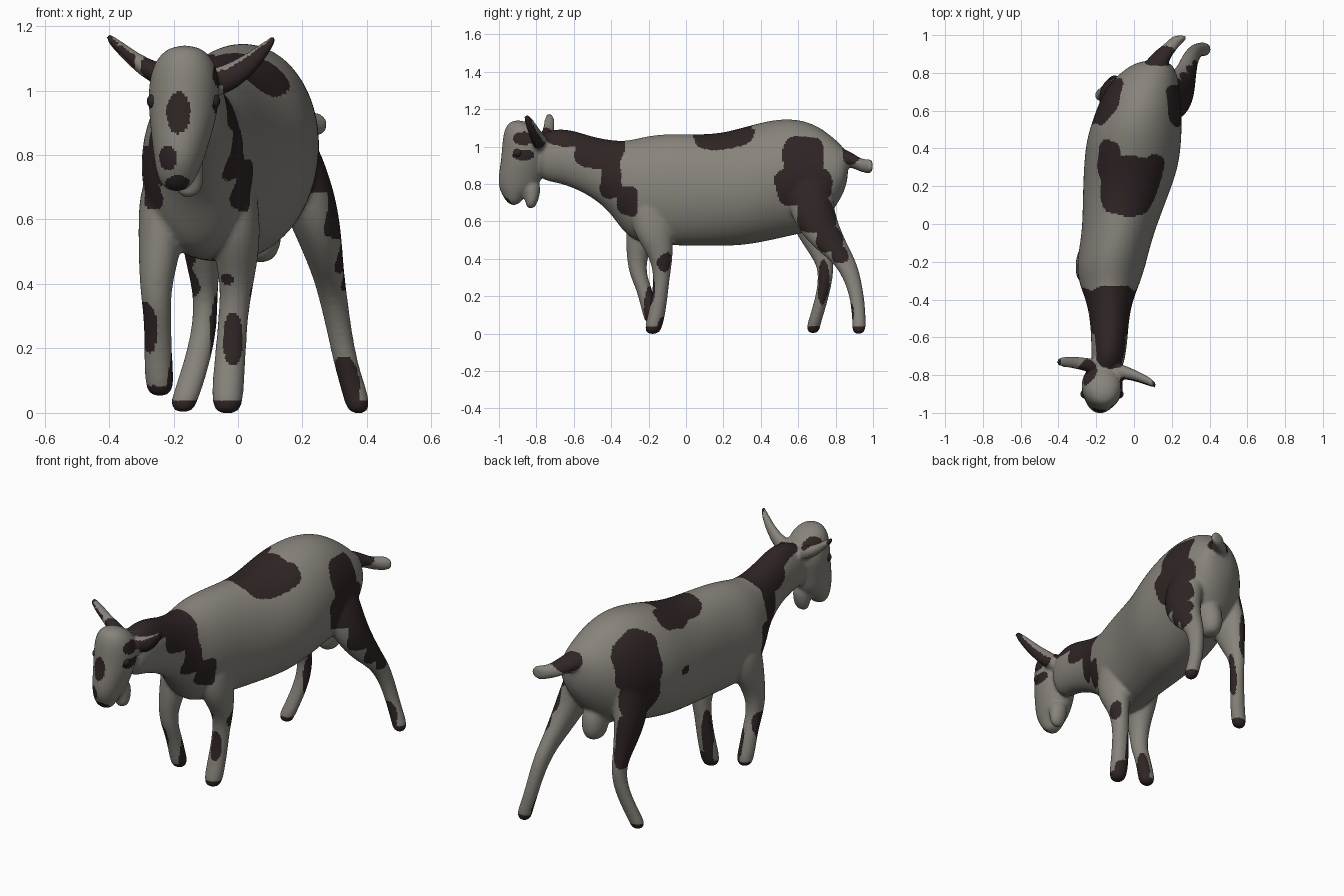
import bpy, bmesh, math
from mathutils import Vector, noise


def material(name, rgb):
    m = bpy.data.materials.new(name)
    m.diffuse_color = (*rgb, 1)
    return m


COAT = material("grey coat", (0.245, 0.23, 0.2))
BROWN = material("dark brown patches", (0.029, 0.018, 0.018))
SIDES = 24
bm = bmesh.new()


def loft(axis, sections):
    """Closed tube of oval rings; each section is (t, u, v, radius_u, radius_v)."""
    rings = []
    for t, u, v, ru, rv in sections:
        ring = []
        for i in range(SIDES):
            a = 2 * math.pi * i / SIDES
            p, q = u + ru * math.cos(a), v + rv * math.sin(a)
            co = {"x": (t, p, q), "y": (p, t, q), "z": (p, q, t)}[axis]
            ring.append(bm.verts.new(co))
        rings.append(ring)
    for a, b in zip(rings, rings[1:]):
        for i in range(SIDES):
            j = (i + 1) % SIDES
            bm.faces.new((a[i], a[j], b[j], b[i]))
    bm.faces.new(rings[0])
    bm.faces.new(rings[-1][::-1])


# torso and neck: y, x, z, half width, half height
loft("y", [
    (-.80, -.15, .94, .08, .12), (-.70, -.135, .955, .092, .145),
    (-.60, -.13, .933, .097, .155), (-.50, -.13, .89, .105, .163),
    (-.40, -.13, .84, .125, .195), (-.31, -.13, .765, .165, .265),
    (-.20, -.12, .77, .187, .293), (-.05, -.085, .77, .19, .303),
    (.15, -.045, .765, .228, .299), (.30, -.015, .785, .253, .318),
    (.45, .0, .82, .255, .325), (.58, .022, .84, .232, .314),
    (.70, .04, .835, .205, .285), (.80, .075, .855, .155, .185),
    (.87, .11, .885, .08, .085)])
# tail
loft("y", [(.78, .09, .95, .07, .06), (.88, .13, .935, .062, .042),
           (.93, .18, .9, .05, .036), (.97, .225, .893, .044, .038),
           (1.0, .25, .897, .044, .042)])
# head: z, x, y, half width, half depth
loft("z", [
    (1.142, -.165, -.9, .045, .04), (1.09, -.165, -.875, .1, .1),
    (1.0, -.168, -.852, .113, .133), (.92, -.17, -.868, .106, .122),
    (.84, -.178, -.885, .09, .12), (.78, -.183, -.897, .077, .106),
    (.735, -.19, -.922, .062, .058), (.685, -.19, -.92, .038, .027)])
# beard
loft("z", [(.82, -.16, -.83, .055, .055), (.74, -.155, -.822, .05, .043),
           (.69, -.152, -.828, .042, .03), (.668, -.155, -.83, .022, .016)])
# ears: x, y, z, half depth, half height
loft("x", [(-.17, -.76, 1.02, .045, .045), (-.283, -.738, 1.063, .034, .036),
           (-.335, -.732, 1.105, .031, .031), (-.38, -.73, 1.143, .028, .023),
           (-.41, -.73, 1.17, .02, .014)])
loft("x", [(-.13, -.77, 1.01, .045, .045), (-.05, -.785, 1.03, .038, .047),
           (.0, -.8, 1.053, .031, .047), (.06, -.825, 1.1, .027, .039),
           (.095, -.842, 1.138, .023, .025), (.12, -.857, 1.168, .015, .013)])
# front legs: z, x, y, half width, half depth
loft("z", [(.78, -.02, -.17, .07, .11), (.6, -.01, -.18, .08, .12),
           (.5, -.005, -.165, .072, .095), (.4, -.003, -.13, .051, .06),
           (.3, -.015, -.13, .046, .043), (.2, -.022, -.14, .048, .043),
           (.1, -.03, -.158, .05, .047), (.03, -.033, -.175, .049, .047),
           (-.004, -.033, -.18, .032, .032)])
loft("z", [(.75, -.23, -.19, .07, .11), (.6, -.238, -.21, .073, .11),
           (.48, -.245, -.25, .063, .072), (.4, -.255, -.262, .051, .054),
           (.32, -.252, -.258, .044, .046), (.24, -.248, -.225, .043, .043),
           (.15, -.247, -.2, .044, .043), (.09, -.243, -.185, .046, .044),
           (.05, -.243, -.18, .032, .032)])
# hind legs
loft("z", [(.9, .13, .66, .09, .12), (.75, .19, .66, .09, .125),
           (.65, .22, .675, .088, .12), (.55, .25, .715, .072, .115),
           (.45, .275, .785, .053, .092), (.37, .293, .86, .045, .058),
           (.25, .315, .903, .039, .042), (.15, .335, .92, .038, .038),
           (.07, .36, .925, .04, .037), (.03, .37, .925, .04, .037),
           (-.004, .375, .922, .027, .027)])
loft("z", [(.9, -.06, .62, .08, .12), (.75, -.095, .64, .08, .12),
           (.62, -.115, .66, .075, .11), (.52, -.112, .685, .062, .09),
           (.43, -.106, .72, .047, .062), (.35, -.1, .75, .037, .043),
           (.25, -.105, .74, .04, .037), (.15, -.13, .715, .042, .036),
           (.07, -.155, .69, .043, .036), (.03, -.17, .68, .042, .037),
           (.0, -.17, .68, .027, .025)])
# hanging bag between the hind legs
loft("z", [(.68, .07, .7, .06, .07), (.58, .07, .715, .07, .085),
           (.51, .07, .72, .062, .075), (.465, .07, .72, .035, .045)])

# fuse everything into one smooth skin
bmesh.ops.recalc_face_normals(bm, faces=bm.faces)
rough = bpy.data.meshes.new("rough")
bm.to_mesh(rough)
bm.free()
goat = bpy.data.objects.new("goat_body", rough)
bpy.context.collection.objects.link(goat)
goat.modifiers.new("round", "SUBSURF").levels = 2
rm = goat.modifiers.new("fuse", "REMESH")
rm.mode = "VOXEL"
rm.voxel_size = 0.0085
sm = goat.modifiers.new("relax", "SMOOTH")
sm.factor = 0.5
sm.iterations = 10
deps = bpy.context.evaluated_depsgraph_get()
skin = bpy.data.meshes.new_from_object(goat.evaluated_get(deps))
goat.modifiers.clear()
goat.data = skin
skin.materials.clear()
skin.materials.append(COAT)
skin.materials.append(BROWN)

# coat patches as rounded boxes: centre, radii
BODY_PATCHES = [
    ((-.11, -.59, 1.07), (.1, .17, .08)), ((-.1, -.46, .98), (.15, .14, .1)),
    ((.0, -.4, .85), (.08, .06, .13)), ((.04, -.315, .705), (.09, .055, .08)),
    ((-.25, -.4, .85), (.09, .06, .14)), ((-.29, -.32, .73), (.08, .06, .1)),
    ((-.01, .2, 1.1), (.185, .155, .14)), ((-.13, .33, 1.08), (.065, .12, .12)),
    ((.12, .29, 1.1), (.06, .085, .1)),
    ((.25, .63, .94), (.17, .115, .115)), ((.28, .63, .79), (.17, .15, .11)),
    ((.33, .7, .64), (.115, .11, .1)), ((.36, .78, .51), (.095, .08, .08)),
    ((.375, .825, .42), (.09, .05, .05)),
    ((-.21, .67, .94), (.165, .14, .17)), ((-.23, .66, .7), (.15, .12, .16)),
    ((-.19, .72, .55), (.09, .12, .12)), ((-.15, .75, .43), (.06, .08, .07)),
    ((.14, .885, .955), (.085, .055, .06)),
    ((-.26, .37, .81), (.05, .025, .025)),
]
# small patches as ovals
SMALL_PATCHES = [
    ((-.065, .735, .24), (.034, .035, .16)), ((.328, .89, .08), (.05, .045, .1)),
    ((-.28, -.26, .27), (.033, .06, .09)), ((-.215, -.18, .15), (.033, .045, .12)),
    ((-.015, -.185, .23), (.034, .04, .085)), ((.04, -.1, .38), (.025, .055, .055)),
    ((-.035, -.19, .415), (.025, .03, .018)), ((-.06, -.105, .18), (.03, .045, .17)),
    ((-.03, -.135, .05), (.045, .03, .06)),
    ((-.185, -.98, .93), (.037, .06, .066)), ((-.22, -.99, .79), (.032, .05, .038)),
    ((-.188, -.965, .708), (.042, .045, .03)), ((-.05, -.87, 1.045), (.055, .065, .038)),
    ((-.06, -.87, .955), (.045, .065, .03)), ((-.25, -.785, 1.07), (.055, .07, .055)),
]


def in_patch(p, patches, power):
    return any(sum(abs((p[i] - c[i]) / r[i]) ** power for i in range(3)) < 1
               for c, r in patches)


def is_dark(p, n):
    wobble = noise.noise_vector(p * 9) * 0.02
    if in_patch(p + wobble, BODY_PATCHES, 3) or in_patch(p, SMALL_PATCHES, 2):
        return True
    # hooves, with the lifted front foot higher up
    if p.z < (0.085 if p.x < -.19 and p.y < 0 else 0.04):
        return True
    # ears
    if p.y < -.68 and p.z > .98:
        if p.x < -.29:
            return p.x < -.39 or (n.y < -.4 and n.z < .5 and p.x < -.32)
        if p.x > -.045:
            return p.x > .095 or (n.y < -.1 and n.z < .5) or n.z < -.2
    return False


for f in skin.polygons:
    f.material_index = int(is_dark(Vector(f.center), f.normal))
    f.use_smooth = True

# eyes
for side, name in ((-1, "left_eye"), (1, "right_eye")):
    bpy.ops.mesh.primitive_uv_sphere_add(
        segments=20, ring_count=12, radius=0.024,
        location=(-.169 + side * .09, -.9, .967))
    eye = bpy.context.object
    eye.name = name
    eye.data.materials.append(BROWN)
    for f in eye.data.polygons:
        f.use_smooth = True
